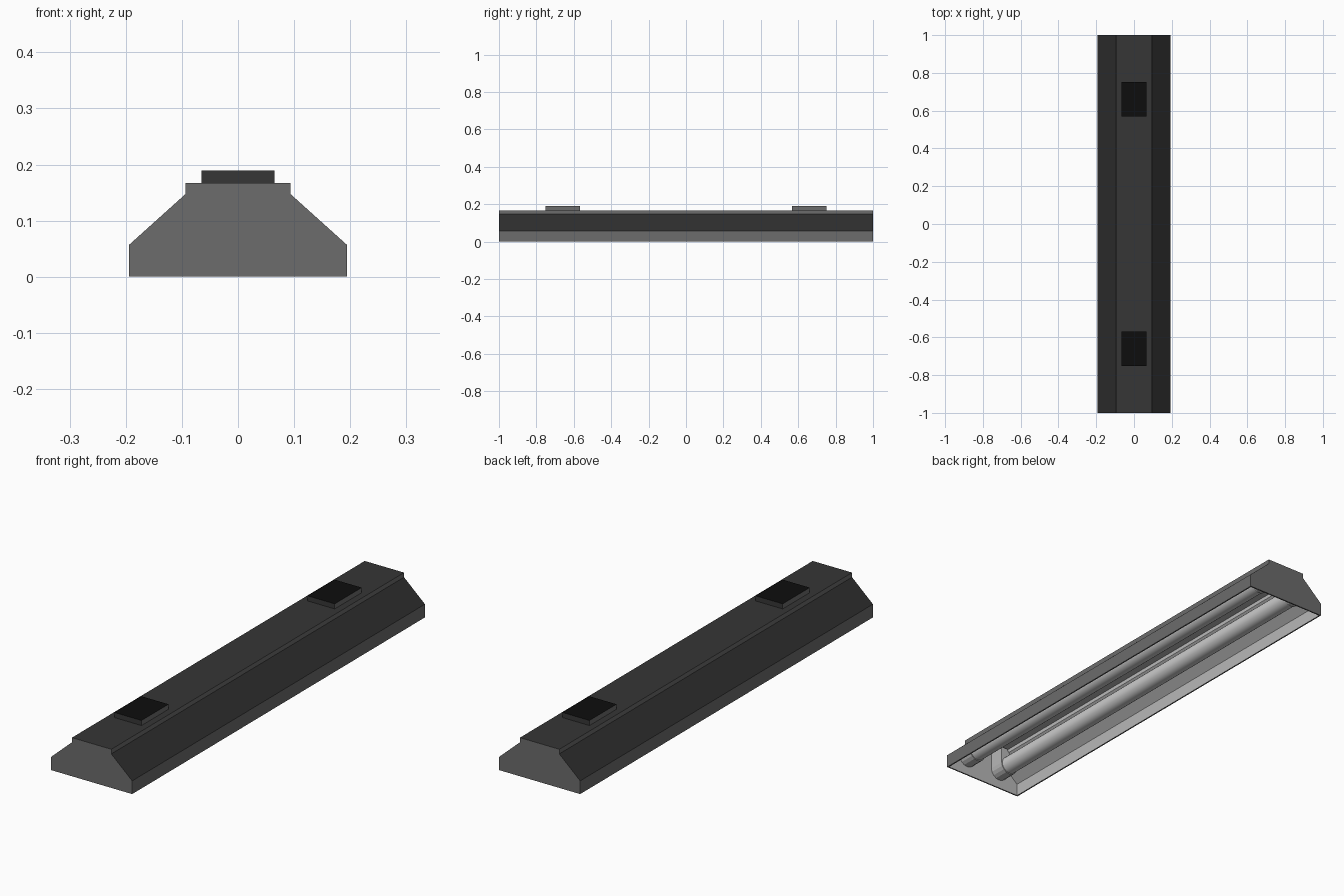
import bpy, bmesh, math
from mathutils import Matrix

cube = bpy.data.objects.get("Cube")
if cube:
    bpy.data.objects.remove(cube, do_unlink=True)


def material(name, value):
    mat = bpy.data.materials.new(name)
    mat.use_nodes = True
    colour = (value, value, value, 1)
    mat.diffuse_color = colour
    mat.node_tree.nodes["Principled BSDF"].inputs["Base Color"].default_value = colour
    return mat


slope_dark = material("slope charcoal", 0.028)
top_dark = material("top charcoal", 0.037)
side_grey = material("side grey", 0.15)
reflector = material("reflector light grey", 0.48)
tube_white = material("tube white", 0.6)
pad_black = material("pad black", 0.004)


def make_object(name, bm, mats):
    bmesh.ops.recalc_face_normals(bm, faces=bm.faces)
    mesh = bpy.data.meshes.new(name)
    bm.to_mesh(mesh)
    bm.free()
    for mat in mats:
        mesh.materials.append(mat)
    obj = bpy.data.objects.new(name, mesh)
    bpy.context.collection.objects.link(obj)
    return obj


def prism(profile, y0, y1):
    """Extrude a closed x-z profile along y."""
    bm = bmesh.new()
    face = bm.faces.new([bm.verts.new((x, y0, z)) for x, z in profile])
    new = bmesh.ops.extrude_face_region(bm, geom=[face], use_keep_orig=True)["geom"]
    verts = [v for v in new if isinstance(v, bmesh.types.BMVert)]
    bmesh.ops.translate(bm, verts=verts, vec=(0, y1 - y0, 0))
    bmesh.ops.recalc_face_normals(bm, faces=bm.faces)
    return bm


# Housing: stepped trapezoid shell, open underneath
half = [(0.194, 0), (0.194, 0.057), (0.094, 0.147), (0.094, 0.167)]
bm = prism(half + [(-x, z) for x, z in reversed(half)], -1, 1)
bottom = [f for f in bm.faces if f.normal.z < -0.9]
bmesh.ops.delete(bm, geom=bottom, context='FACES_ONLY')
for f in bm.faces:
    f.material_index = 1 if f.normal.z > 0.9 else 0 if f.normal.z > 0.3 else 2
housing = make_object("housing", bm, [slope_dark, top_dark, side_grey, reflector])
shell = housing.modifiers.new("Shell", 'SOLIDIFY')
shell.thickness = 0.006
shell.offset = -1
shell.use_even_offset = True
shell.material_offset = 3

# Mounting pads on the roof
for name, y in (("front_mounting_pad", -0.66), ("back_mounting_pad", 0.66)):
    bm = prism([(-0.065, 0.165), (0.065, 0.165), (0.065, 0.189), (-0.065, 0.189)],
               y - 0.092, y + 0.092)
    for f in bm.faces:
        f.material_index = 2 if abs(f.normal.z) > 0.9 else 1 if abs(f.normal.x) > 0.9 else 0
    make_object(name, bm, [top_dark, side_grey, pad_black])

# Lamp tubes and the rounded holders at their ends
TUBE_X, TUBE_Z, TUBE_R = 0.088, 0.08, 0.038
for side, x in (("left", TUBE_X), ("right", -TUBE_X)):
    bm = bmesh.new()
    bmesh.ops.create_cone(bm, cap_ends=True, segments=24, radius1=TUBE_R, radius2=TUBE_R,
                          depth=1.88, matrix=Matrix.Translation((x, 0, TUBE_Z))
                          @ Matrix.Rotation(math.pi / 2, 4, 'X'))
    for f in bm.faces:
        f.smooth = len(f.verts) == 4
    make_object(side + "_tube", bm, [tube_white])

    inward = -math.copysign(1, x)
    for end, y in (("front", -0.96), ("back", 0.96)):
        r = TUBE_R + 0.004
        arc = [(x - inward * r * math.cos(a), TUBE_Z - r * math.sin(a))
               for a in (math.pi * i / 8 for i in range(9))]
        outline = arc + [(x + inward * r, 0.155), (x + inward * 0.012, 0.155)]
        make_object(f"{side}_{end}_holder", prism(outline, y - 0.034, y + 0.034), [reflector])
